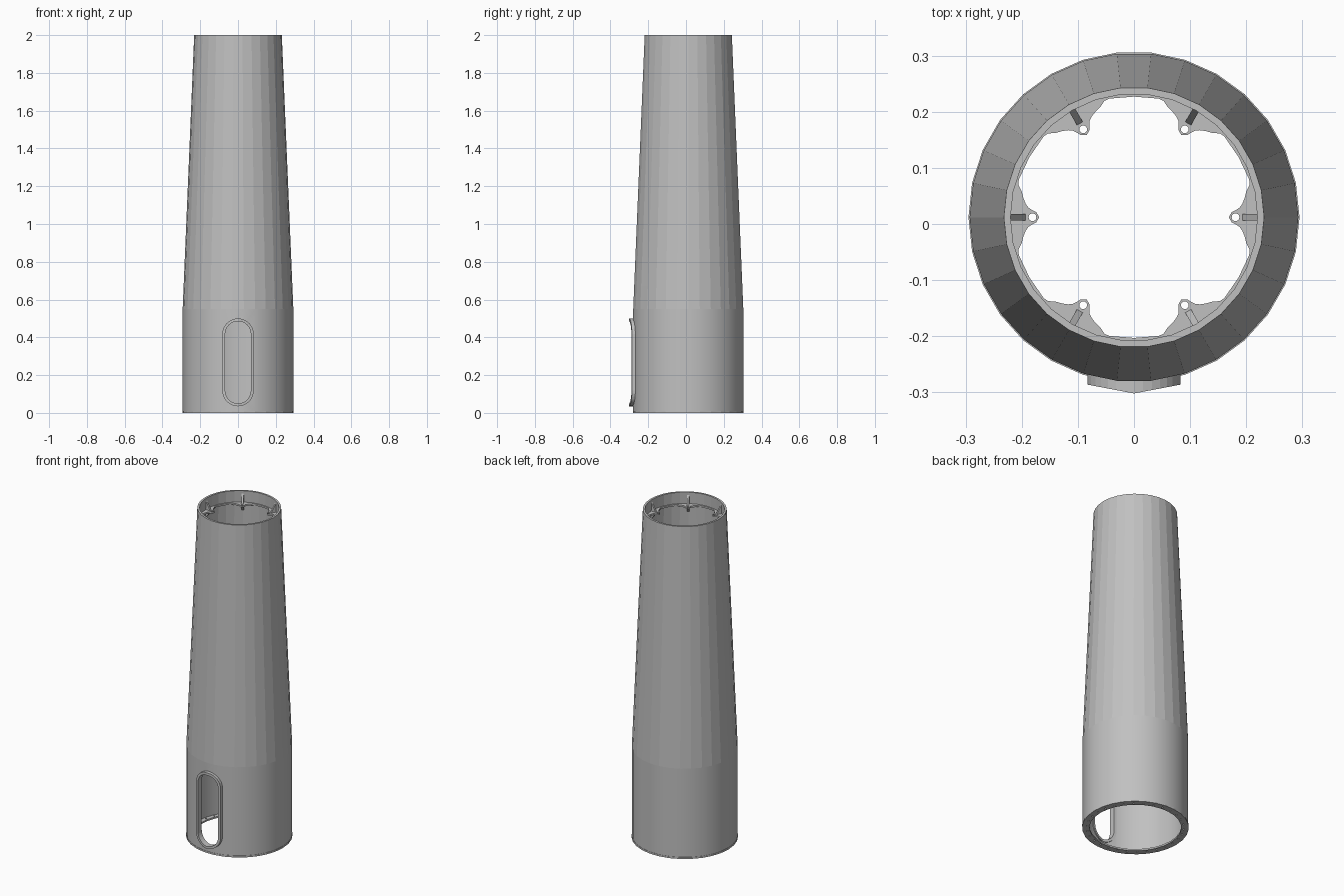
import bpy, bmesh, math
from math import sin, cos, pi, radians
from mathutils import Matrix, Vector

cube = bpy.data.objects.get("Cube")
if cube:
    bpy.data.objects.remove(cube)

CY = 0.012      # tower axis offset in y
SEG = 30        # sides of the tower
FLANGE_Z = 1.92

grey = bpy.data.materials.new("steel grey")
grey.use_nodes = True
grey.diffuse_color = (0.53, 0.53, 0.53, 1)
grey.node_tree.nodes["Principled BSDF"].inputs["Base Color"].default_value = (0.53, 0.53, 0.53, 1)


def finish(name, bm):
    bmesh.ops.recalc_face_normals(bm, faces=bm.faces)
    mesh = bpy.data.meshes.new(name)
    bm.to_mesh(mesh)
    bm.free()
    mesh.materials.append(grey)
    obj = bpy.data.objects.new(name, mesh)
    bpy.context.collection.objects.link(obj)
    return obj


def activate(obj):
    bpy.ops.object.select_all(action='DESELECT')
    obj.select_set(True)
    bpy.context.view_layer.objects.active = obj


def loft(loops):
    """Join closed loops of points, the last one back to the first."""
    bm = bmesh.new()
    rings = [[bm.verts.new(p) for p in loop] for loop in loops]
    n = len(rings[0])
    for a, b in zip(rings, rings[1:] + rings[:1]):
        for i in range(n):
            j = (i + 1) % n
            bm.faces.new((a[i], a[j], b[j], b[i]))
    return bm


def circle(r, z, n=SEG):
    return [(r * cos(2 * pi * i / n), CY + r * sin(2 * pi * i / n), z) for i in range(n)]


def cut(obj, cutter):
    cutter.hide_render = True
    mod = obj.modifiers.new("cut", 'BOOLEAN')
    mod.operation = 'DIFFERENCE'
    mod.solver = 'EXACT'
    mod.object = cutter
    activate(obj)
    bpy.ops.object.modifier_apply(modifier=mod.name)
    bpy.data.objects.remove(cutter)


def hole_cutter(count, r_place, r_hole, z):
    bm = bmesh.new()
    for i in range(count):
        a = 2 * pi * i / count
        pos = Vector((r_place * cos(a), CY + r_place * sin(a), z))
        bmesh.ops.create_cone(bm, cap_ends=True, segments=12, radius1=r_hole, radius2=r_hole,
                              depth=0.1, matrix=Matrix.Translation(pos))
    return finish("hole_cutter", bm)


def stadium(w, z0, z1):
    """Upright slot outline as (x, z) pairs, with points at both apexes."""
    pts = []
    for i in range(17):
        a = pi * i / 16
        pts.append((w * cos(a), z1 - w + w * sin(a)))
    for i in range(17):
        a = pi + pi * i / 16
        pts.append((w * cos(a), z0 + w + w * sin(a)))
    return pts


# Tower wall: outer skin up, inner skin down
profile = [(0.293, 0), (0.293, 0.55), (0.288, 0.67), (0.26, 1.333), (0.232, 2)]
outer = [circle(r, z) for r, z in profile]
inner = [circle(r - 0.012, z) for r, z in reversed(profile)]
tower = finish("tower_wall", loft(outer + inner))

# Door opening
slot = stadium(0.075, 0.043, 0.493)
bm = bmesh.new()
near = [bm.verts.new((x, -0.4, z)) for x, z in slot]
far = [bm.verts.new((x, -0.15, z)) for x, z in slot]
bm.faces.new(near)
bm.faces.new(far[::-1])
for i in range(len(slot)):
    j = (i + 1) % len(slot)
    bm.faces.new((near[i], far[i], far[j], near[j]))
cut(tower, finish("door_cutter", bm))
activate(tower)
bpy.ops.object.shade_smooth_by_angle(angle=radians(30))
for p in tower.data.polygons:
    if p.center.z > 0.6:
        p.use_smooth = False

# Door frame, folded along its centre line to follow the wall
def frame_loop(outline, depth):
    return [(x, -0.302 + 0.19 * abs(x) + depth, z) for x, z in outline]

big, small = stadium(0.083, 0.035, 0.5), stadium(0.068, 0.05, 0.485)
finish("door_frame", loft([frame_loop(big, 0), frame_loop(big, 0.036),
                           frame_loop(small, 0.036), frame_loop(small, 0)]))

# Base flange with a ring of bolt holes
base = finish("base_flange", loft([circle(0.295, 0), circle(0.295, 0.01),
                                   circle(0.254, 0.01), circle(0.254, 0)]))
cut(base, hole_cutter(SEG, 0.268, 0.005, 0))

# Top flange with six rounded lugs; each half lug is (radius, half width)
half_lug = [(0.174, 0.009), (0.181, 0.0125), (0.188, 0.017), (0.193, 0.024),
            (0.197, 0.034), (0.2, 0.046), (0.206, 0.058), (0.213, 0.07)]
lug = [(r, -w) for r, w in reversed(half_lug)] + [(0.169, 0)] + half_lug
rim, edge = [], []
for k in range(6):
    for r, w in lug + [(0.215, 0.113)]:
        a = k * pi / 3 + (math.atan2(w, r) if w < 0.1 else pi / 6)
        d = math.hypot(r, w) if w < 0.1 else r
        d = min(d, 0.216)
        edge.append((d * cos(a), CY + d * sin(a)))
        rim.append((0.226 * cos(a), CY + 0.226 * sin(a)))

def at(loop, z):
    return [(x, y, z) for x, y in loop]

top = FLANGE_Z + 0.01
flange = finish("top_flange", loft([at(rim, FLANGE_Z), at(rim, top), at(edge, top), at(edge, FLANGE_Z)]))
cut(flange, hole_cutter(6, 0.181, 0.007, FLANGE_Z))

# Triangular gussets above and below each lug
for k in range(6):
    for side, z, height in (("upper", top, 0.06), ("lower", FLANGE_Z, -0.04)):
        bm = bmesh.new()
        tri = [(0.193, z), (0.225, z), (0.225, z + height)]
        sides = [[bm.verts.new((r, t, h)) for r, h in tri] for t in (-0.006, 0.006)]
        bm.faces.new(sides[0])
        bm.faces.new(sides[1][::-1])
        for i in range(3):
            j = (i + 1) % 3
            bm.faces.new((sides[0][i], sides[1][i], sides[1][j], sides[0][j]))
        turn = Matrix.Translation((0, CY, 0)) @ Matrix.Rotation(k * pi / 3, 4, 'Z')
        bmesh.ops.transform(bm, matrix=turn, verts=bm.verts)
        finish(f"{side}_gusset_{k + 1}", bm)
